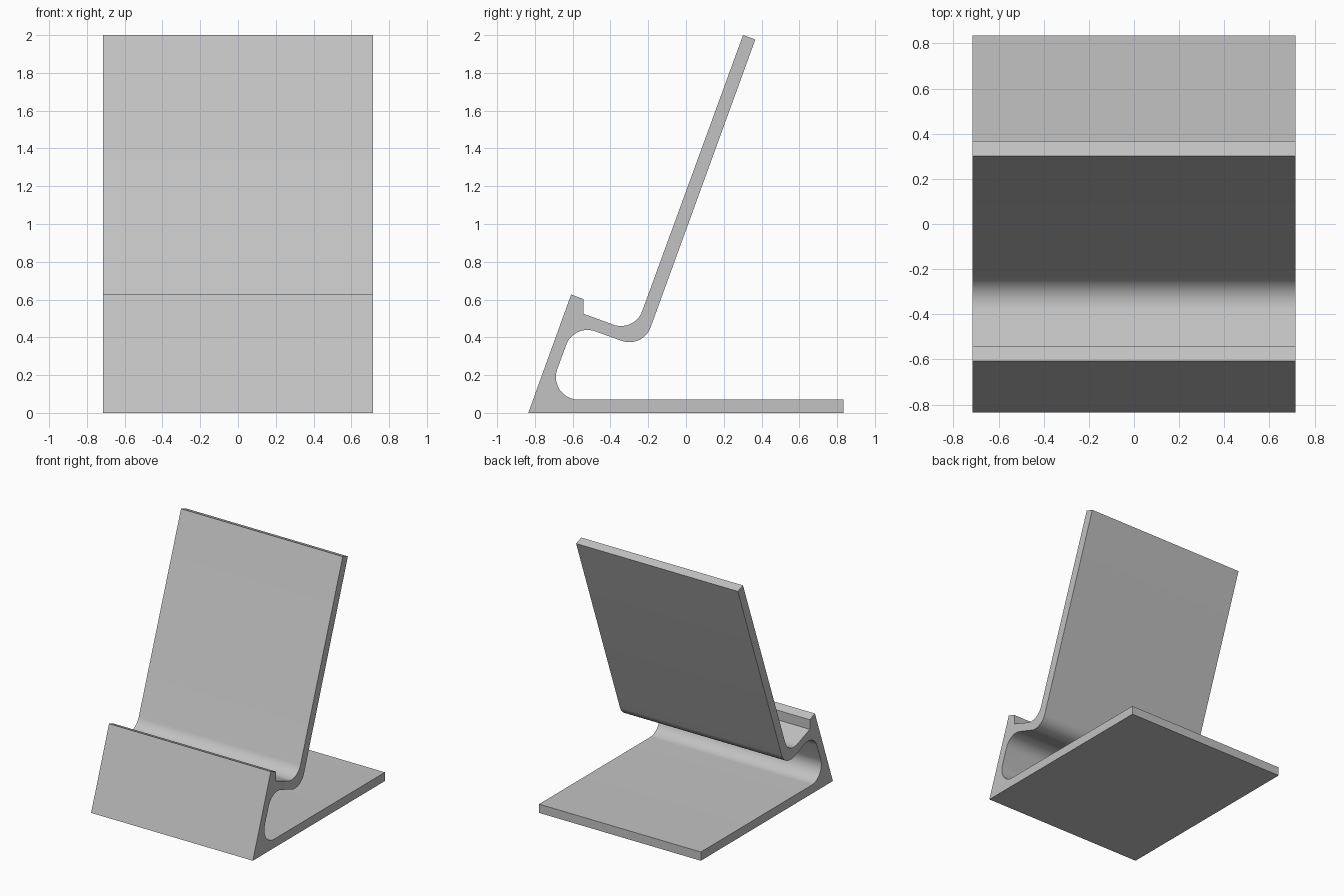
import bpy
import bmesh
from math import cos, sin, radians
from mathutils import Vector

cube = bpy.data.objects.get("Cube")
if cube:
    bpy.data.objects.remove(cube, do_unlink=True)

HALF_WIDTH = 0.716
BEND = 0.12  # radius shared by all the bends

# Side outline: y, z, corner radius
OUTLINE = [
    (-0.835, 0, 0), (0.835, 0, 0), (0.835, 0.07, 0),      # base plate
    (-0.741, 0.07, BEND), (-0.593, 0.472, BEND),          # inside of the front wall
    (-0.228, 0.341, BEND),                                # under the shelf
    (0.367, 1.977, 0), (0.302, 2.0, 0),                   # top of the back rest
    (-0.273, 0.426, BEND),                                # seat of the shelf
    (-0.543, 0.525, 0), (-0.543, 0.602, 0), (-0.608, 0.627, 0),  # front lip
]


def rounded(outline, steps=16):
    """Replace each corner that has a radius with a tangent arc."""
    points = []
    for i, (y, z, r) in enumerate(outline):
        corner = Vector((y, z))
        if not r:
            points.append(corner)
            continue
        a = (Vector(outline[i - 1][:2]) - corner).normalized()
        b = (Vector(outline[(i + 1) % len(outline)][:2]) - corner).normalized()
        half = a.angle(b) / 2
        center = corner + (a + b).normalized() * (r / sin(half))
        start = corner + a * (r * cos(half) / sin(half)) - center
        end = corner + b * (r * cos(half) / sin(half)) - center
        sweep = start.angle(end)
        for k in range(steps + 1):
            t = k / steps
            points.append(center + (start * sin((1 - t) * sweep)
                                    + end * sin(t * sweep)) / sin(sweep))
    return points


# Extrude the outline across the width
bm = bmesh.new()
side = bm.faces.new([bm.verts.new((-HALF_WIDTH, p.x, p.y)) for p in rounded(OUTLINE)])
result = bmesh.ops.extrude_face_region(bm, geom=[side], use_keep_orig=True)
moved = [v for v in result["geom"] if isinstance(v, bmesh.types.BMVert)]
bmesh.ops.translate(bm, verts=moved, vec=(2 * HALF_WIDTH, 0, 0))
bmesh.ops.recalc_face_normals(bm, faces=bm.faces)
mesh = bpy.data.meshes.new("stand")
bm.to_mesh(mesh)
bm.free()

stand = bpy.data.objects.new("stand", mesh)
bpy.context.collection.objects.link(stand)

# Plain grey finish
grey = bpy.data.materials.new("light grey")
grey.use_nodes = True
color = (0.54, 0.54, 0.54, 1)
grey.diffuse_color = color
grey.node_tree.nodes["Principled BSDF"].inputs["Base Color"].default_value = color
mesh.materials.append(grey)

# Smooth bends, sharp edges
bpy.ops.object.select_all(action="DESELECT")
stand.select_set(True)
bpy.context.view_layer.objects.active = stand
bpy.ops.object.shade_smooth_by_angle(angle=radians(30))
